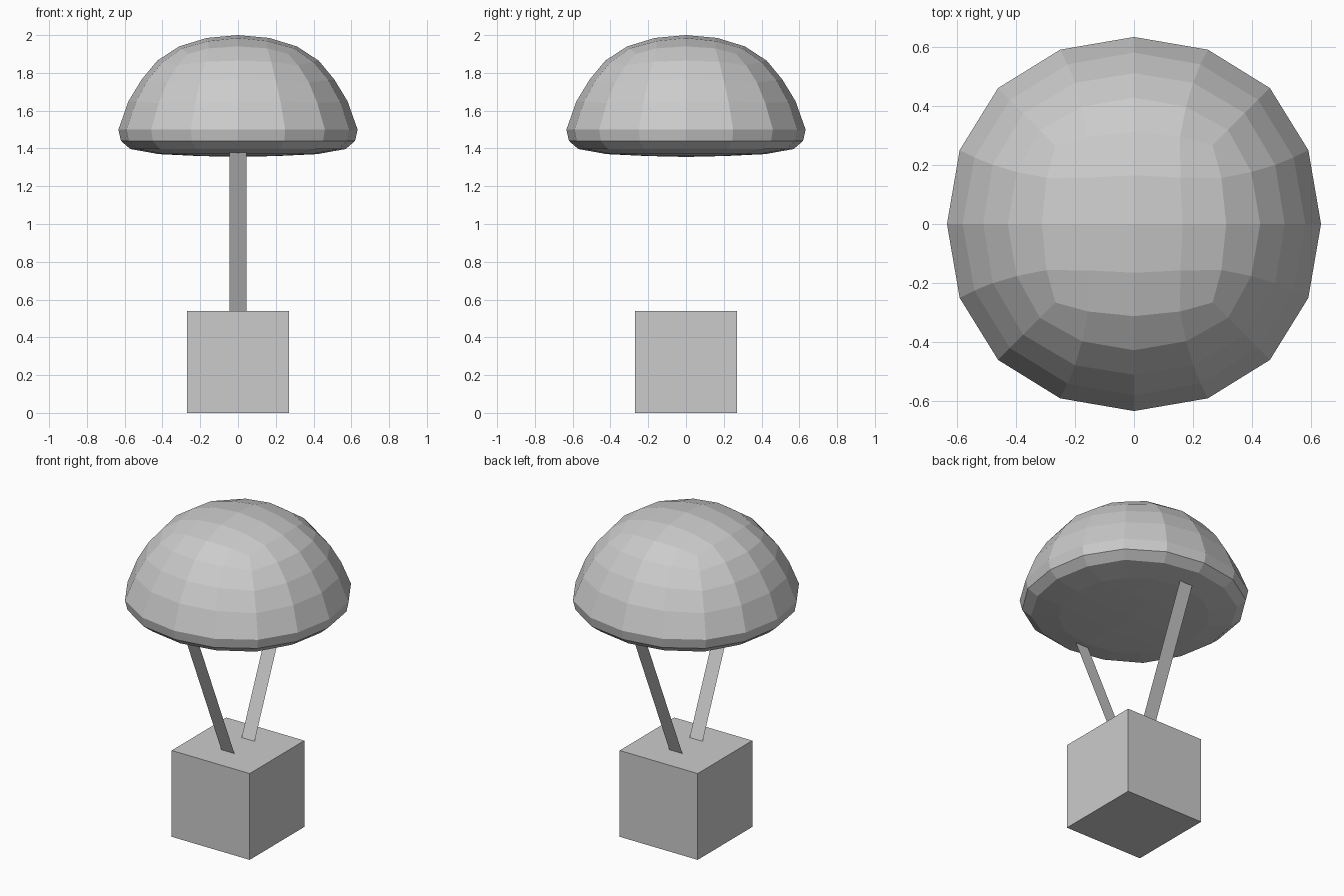
import bpy
import bmesh

cube = bpy.data.objects.get("Cube")
if cube:
    bpy.data.objects.remove(cube, do_unlink=True)

# One plain grey for everything
grey = bpy.data.materials.new("light_grey")
grey.use_nodes = True
COLOUR = (0.6, 0.6, 0.6, 1.0)
grey.diffuse_color = COLOUR
grey.node_tree.nodes["Principled BSDF"].inputs["Base Color"].default_value = COLOUR


def finish(name, bm):
    """Turn a bmesh into a flat-shaded object."""
    mesh = bpy.data.meshes.new(name)
    bm.to_mesh(mesh)
    bm.free()
    mesh.materials.append(grey)
    obj = bpy.data.objects.new(name, mesh)
    bpy.context.collection.objects.link(obj)
    return obj


# Crate
bm = bmesh.new()
bmesh.ops.create_cube(bm, size=0.54)
bmesh.ops.translate(bm, verts=bm.verts, vec=(0, 0, 0.27))
finish("crate", bm)


# Canopy: rounded-square rings stacked up, closed by four by four grid caps.
# Each row: axis radius, mid point (near, far), corner, height, corner drop
ROWS = [
    (0.42, 0.18, 0.39, 0.30, 1.370, 0.0),
    (0.57, 0.22, 0.53, 0.415, 1.397, 0.0),
    (0.62, 0.245, 0.58, 0.45, 1.44, 0.0),
    (0.633, 0.25, 0.59, 0.46, 1.50, 0.0),
    (0.58, 0.225, 0.54, 0.42, 1.65, 0.01),
    (0.51, 0.20, 0.478, 0.375, 1.765, 0.015),
    (0.427, 0.176, 0.397, 0.318, 1.865, 0.025),
    (0.312, 0.156, 0.296, 0.266, 1.94, 0.04),
]
SIDE = range(-2, 3)
PERIMETER = ([(i, -2) for i in range(-2, 2)] + [(2, j) for j in range(-2, 2)]
             + [(i, 2) for i in range(2, -2, -1)] + [(-2, j) for j in range(2, -2, -1)])


def sign(n):
    return (n > 0) - (n < 0)


def ring_point(i, j, row):
    """Place a perimeter grid cell on the ring given by a row."""
    axis, near, far, corner, z, drop = row
    low = min(abs(i), abs(j))
    small, big = [(0, axis), (near, far), (corner, corner)][low]
    x, y = (big, small) if abs(i) > abs(j) else (small, big)
    return sign(i) * x, sign(j) * y, z - drop * (low / 2) ** 2


def add_cap(bm, ring, axis, corner, z_axis, z_corner, z_centre):
    """Fill a ring with a grid of faces around a centre point."""
    grid = dict(zip(PERIMETER, ring))
    for i in (-1, 0, 1):
        for j in (-1, 0, 1):
            r, z = [(0, z_centre), (axis, z_axis), (corner, z_corner)][abs(i) + abs(j)]
            grid[i, j] = bm.verts.new((i * r, j * r, z))
    for i in SIDE[:-1]:
        for j in SIDE[:-1]:
            bm.faces.new([grid[i, j], grid[i + 1, j], grid[i + 1, j + 1], grid[i, j + 1]])


bm = bmesh.new()
rings = [[bm.verts.new(ring_point(i, j, row)) for i, j in PERIMETER] for row in ROWS]
for lower, upper in zip(rings, rings[1:]):
    for k in range(len(PERIMETER)):
        n = (k + 1) % len(PERIMETER)
        bm.faces.new([lower[k], lower[n], upper[n], upper[k]])
add_cap(bm, rings[-1], 0.165, 0.157, 1.985, 1.968, 2.0)
add_cap(bm, rings[0], 0.21, 0.17, 1.36, 1.36, 1.355)
bmesh.ops.recalc_face_normals(bm, faces=bm.faces)
finish("canopy", bm)

# Straps: flat ribbons spreading from the crate to the canopy
for name, side in (("front_strap", -1), ("back_strap", 1)):
    bm = bmesh.new()
    corners = [(-0.045, 0.10, 0.54), (0.045, 0.10, 0.54),
               (0.045, 0.46, 1.38), (-0.045, 0.46, 1.38)]
    face = bm.faces.new([bm.verts.new((x, side * y, z)) for x, y, z in corners])
    if face.normal.y * side < 0:
        face.normal_flip()
    finish(name, bm)
